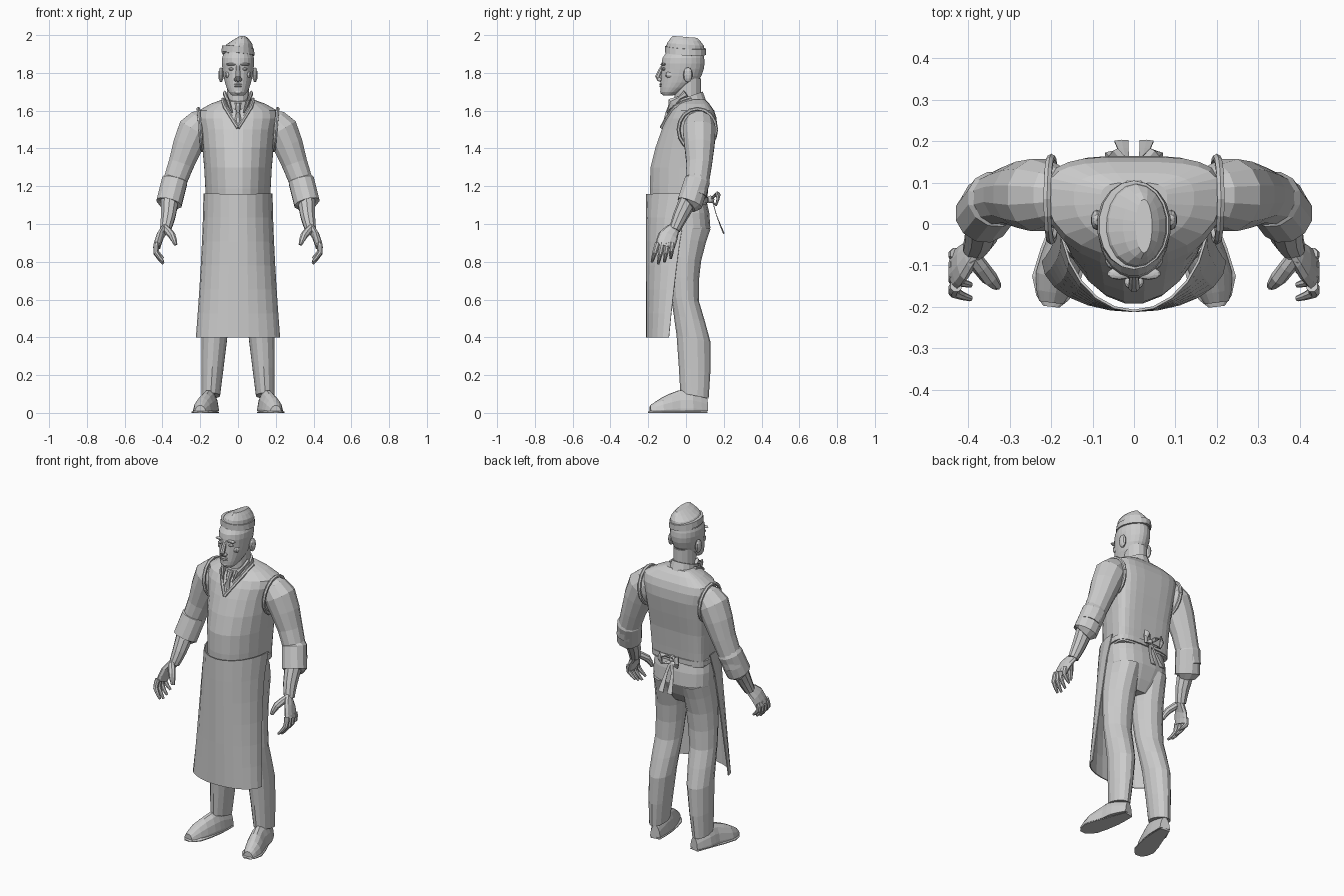
import bpy, bmesh, math
from mathutils import Vector

if "Cube" in bpy.data.objects:
    bpy.data.objects.remove(bpy.data.objects["Cube"])

grey = bpy.data.materials.new("plain_grey")
grey.use_nodes = True
COLOUR = (.6, .6, .6, 1)
grey.diffuse_color = COLOUR
grey.node_tree.nodes["Principled BSDF"].inputs["Base Color"].default_value = COLOUR


def finish(name, bm):
    bmesh.ops.recalc_face_normals(bm, faces=bm.faces)
    mesh = bpy.data.meshes.new(name)
    bm.to_mesh(mesh)
    bm.free()
    mesh.materials.append(grey)
    obj = bpy.data.objects.new(name, mesh)
    bpy.context.collection.objects.link(obj)
    return obj


def skin(name, rings, closed=True):
    """Join rings of points into a surface; closed rings get end caps."""
    bm = bmesh.new()
    loops = [[bm.verts.new(point) for point in ring] for ring in rings]
    count = len(loops[0])
    for low, high in zip(loops, loops[1:]):
        for i in range(count if closed else count - 1):
            j = (i + 1) % count
            bm.faces.new((low[i], low[j], high[j], high[i]))
    if closed:
        bm.faces.new(loops[0])
        bm.faces.new(loops[-1])
    return finish(name, bm)


def refine(keys):
    """Insert one smoothly interpolated section between each pair of keys."""
    result = [keys[0]]
    for k in range(len(keys) - 1):
        before, after = keys[max(k - 1, 0)], keys[min(k + 2, len(keys) - 1)]
        result.append(tuple((9 * (b + c) - a - d) / 16
                            for a, b, c, d in zip(before, keys[k], keys[k + 1], after)))
        result.append(keys[k + 1])
    return result


def power(value, exponent):
    return math.copysign(abs(value) ** exponent, value)


def circle(sides):
    angles = [math.tau * (i + .5) / sides for i in range(sides)]
    return [(math.cos(angle), math.sin(angle)) for angle in angles]


def stack(name, rows, sides=16, side=1, mid=None, tilt=0, square=1, lean=lambda z: 0):
    """Horizontal sections given as height, half width, front and rear."""
    rings = []
    for z, width, front, rear in rows:
        centre = (front + rear) / 2 if mid is None else mid
        ring = []
        for c, s in circle(sides):
            exponent = square if s > 0 else 1
            depth = rear - centre if s > 0 else centre - front
            y = centre + depth * power(s, exponent)
            ring.append((side * (lean(z) + width * power(c, exponent)), y, z - tilt * y))
        rings.append(ring)
    return skin(name, rings)


def tube(name, path, sides=8, side=1, flat=1, floor=None):
    """Sections along a path: position, radius and an optional cross radius."""
    points = [Vector((side * p[0], p[1], p[2])) for p in path]
    rings = []
    for k, point in enumerate(points):
        before, after = points[max(k - 1, 0)], points[min(k + 1, len(points) - 1)]
        along = (after - before).normalized()
        across = Vector((1, 0, 0))
        across = (across - along * across.dot(along)).normalized()
        up = along.cross(across)
        ring = []
        for c, s in circle(sides):
            corner = point + across * path[k][3] * c + up * path[k][-1] * flat * s
            if floor is not None:
                corner.z = max(corner.z, floor)
            ring.append(corner)
        rings.append(ring)
    return skin(name, rings)


def blob(name, place, size, side=1):
    bm = bmesh.new()
    bmesh.ops.create_uvsphere(bm, u_segments=10, v_segments=6, radius=1)
    for vert in bm.verts:
        vert.co = Vector([p + s * c for p, s, c in zip(place, size, vert.co)])
        vert.co.x *= side
    return finish(name, bm)


# Torso in a sleeveless bib
stack("bib_torso", refine([
    (1.1, .17, -.19, .11), (1.3, .18, -.19, .13), (1.5, .2, -.13, .165),
    (1.6, .21, -.08, .15), (1.66, .08, -.03, .1)]), sides=24, mid=.06, square=.6)

# Long apron skirt, open at the back, hanging from edge strings at the waist
TOP, HEM, FRONT = 1.16, .4, -.21
rows = []
for step in range(7):
    drop = step / 6
    width = .18 + .04 * drop ** 1.5
    edge = .03 - .12 * drop ** .6
    sweep = [math.pi * (i / 12 - .5) for i in range(13)]
    rows.append([(width * math.sin(angle), edge + (FRONT - edge) * math.cos(angle),
                  TOP + (HEM - TOP) * drop) for angle in sweep])
skirt = skin("apron_skirt", rows, closed=False)
cloth = skirt.modifiers.new("cloth", "SOLIDIFY")
cloth.thickness = .006
cloth.offset = 0

# Waist tie and trouser seat
stack("waist_tie", [(z, .18, -.15, .12) for z in (1.11, 1.14)], sides=24, mid=.03, square=.6)
blob("bow_knot", (0, .13, 1.13), (.02, .02, .02))
stack("trouser_hips", refine([
    (1.12, .17, -.12, .11), (.98, .18, -.11, .13), (.85, .1, -.07, .06)]), sides=20, square=.75)

for side, label in ((1, "left_"), (-1, "right_")):
    # Bow loop and hanging end
    tube(label + "bow_loop", refine([
        (0, .13, 1.13, .01), (.05, .17, 1.16, .02), (.05, .16, 1.1, .01), (0, .14, 1.12, .01)]),
        sides=6, side=side, flat=.5)
    tube(label + "bow_end", refine([(0, .14, 1.13, .01), (.02, .16, 1.05, .01), (.03, .2, .95, .02)]),
         sides=6, side=side, flat=.2)

    # Trouser leg, slanting outward to the hem
    stack(label + "trouser_leg", refine([
        (1, .09, -.11, .13), (.82, .09, -.1, .08), (.6, .08, -.08, .07),
        (.4, .07, -.05, .13), (.1, .05, -.03, .12)]),
        sides=14, side=side, tilt=.2, lean=lambda z: .15 - .06 * z)

    # Shoe with a flat sole and toe turned out
    tube(label + "shoe", refine([
        (.13, .11, 0, .03, .08), (.15, .03, 0, .05, .12), (.16, -.04, 0, .05, .12),
        (.19, -.13, 0, .05, .08), (.2, -.19, 0, .03, .04)]), sides=16, side=side, floor=.01)
    tube(label + "sole", refine([
        (.13, .11, 0, .03), (.15, 0, 0, .05), (.19, -.14, 0, .06), (.2, -.2, 0, .02)]),
        sides=12, side=side, flat=.35, floor=0)

    # Sleeve with rolled cuff and a rim around the armhole
    tube(label + "sleeve", refine([
        (.17, .07, 1.55, .06), (.23, .07, 1.5, .09), (.3, .07, 1.32, .07), (.36, .05, 1.15, .06)]),
        sides=12, side=side)
    tube(label + "rolled_cuff", [
        (.33, .06, 1.25, .06), (.335, .06, 1.23, .07), (.365, .02, 1.11, .07), (.37, .01, 1.1, .05)],
        sides=12, side=side)
    turns = [math.tau * i / 16 for i in range(17)]
    tube(label + "armhole_rim", [
        (.2 + .01 * math.sin(turn), .06 + .1 * math.cos(turn), 1.5 + .11 * math.sin(turn), .01)
        for turn in turns], sides=6, side=side)

    # Forearm, palm, thumb and fingers
    tube(label + "forearm", refine([
        (.36, .02, 1.14, .05), (.37, -.03, 1.04, .04), (.385, -.06, .97, .03)]), sides=10, side=side)
    tube(label + "palm", refine([
        (.38, -.06, .98, .02, .03), (.41, -.09, .94, .02, .05), (.43, -.11, .88, .02, .05)]),
        sides=10, side=side)
    tube(label + "thumb", refine([
        (.39, -.08, .98, .02), (.35, -.13, .94, .02), (.33, -.15, .89, .01)]), side=side)
    for i, finger in enumerate(("index", "middle", "ring", "little")):
        y = -.15 + .026 * i
        spread = .007 * i - .03
        length = .11 - .01 * abs(i - 1) ** 1.5
        tube(label + finger + "_finger", refine([
            (.43, y, .9, .015), (.435, y + spread / 2, .9 - length / 2, .014),
            (.395, y + spread, .9 - length, .007)]), side=side)

    # Collar leaf and neckline edge
    tube(label + "collar_leaf", refine([
        (.07, 0, 1.69, .01, .02), (.05, -.07, 1.64, .01, .03), (.03, -.1, 1.59, .004)]),
        sides=6, side=side)
    tube(label + "neckline", refine([
        (.08, .03, 1.66, .01), (.07, -.06, 1.62, .01), (0, -.13, 1.51, .01)]), sides=6, side=side)

    # Facial features in pairs
    blob(label + "ear", (.09, .01, 1.79), (.015, .025, .04), side)
    blob(label + "eye", (.035, -.117, 1.82), (.016, .012, .008), side)
    blob(label + "brow", (.035, -.12, 1.845), (.03, .015, .007), side)
    blob(label + "cheekbone", (.05, -.085, 1.79), (.02, .025, .02), side)
    blob(label + "nostril", (.013, -.14, 1.765), (.01, .015, .01), side)

# Neck, collar band and tie
stack("neck", [(z, .06, -.06, .08) for z in (1.62, 1.7, 1.77)], sides=14)
stack("collar_band", [(1.61, .08, -.08, .11), (1.67, .07, -.07, .09)], tilt=-.35)
stack("tie", [(1.64, .02, -.09, -.05), (1.59, .01, -.11, -.07),
              (1.55, .02, -.12, -.09), (1.51, .01, -.13, -.1)], sides=8)

# Head and central features
stack("head", refine([
    (1.68, .03, -.12, -.07), (1.7, .05, -.135, -.02), (1.75, .07, -.135, .06),
    (1.82, .083, -.13, .095), (1.88, .085, -.125, .097), (1.94, .06, -.08, .08)]), sides=24)
tube("nose", refine([(0, -.12, 1.84, .01), (0, -.15, 1.78, .015), (0, -.13, 1.76, .01)]))
for z in (1.74, 1.73):
    blob("lip", (0, -.133, z), (.024, .008, .006))
blob("chin", (0, -.12, 1.7), (.025, .017, .015))

# Folded side cap, leaning to the wearer's left
stack("cap_crown", refine([
    (1.9, .085, -.11, .1), (1.95, .07, -.1, .095), (1.99, .02, -.07, .06)]),
    sides=18, tilt=.08, lean=lambda z: .4 * max(0, z - 1.93))
flap = stack("cap_flap", [
    (1.9, .08, -.105, .1), (1.901, .09, -.11, .105), (1.935, .085, -.11, .105), (1.936, .07, -.1, .095)],
    sides=18, tilt=.06)
for vert in flap.data.vertices:
    vert.co.z -= .1 * vert.co.x
